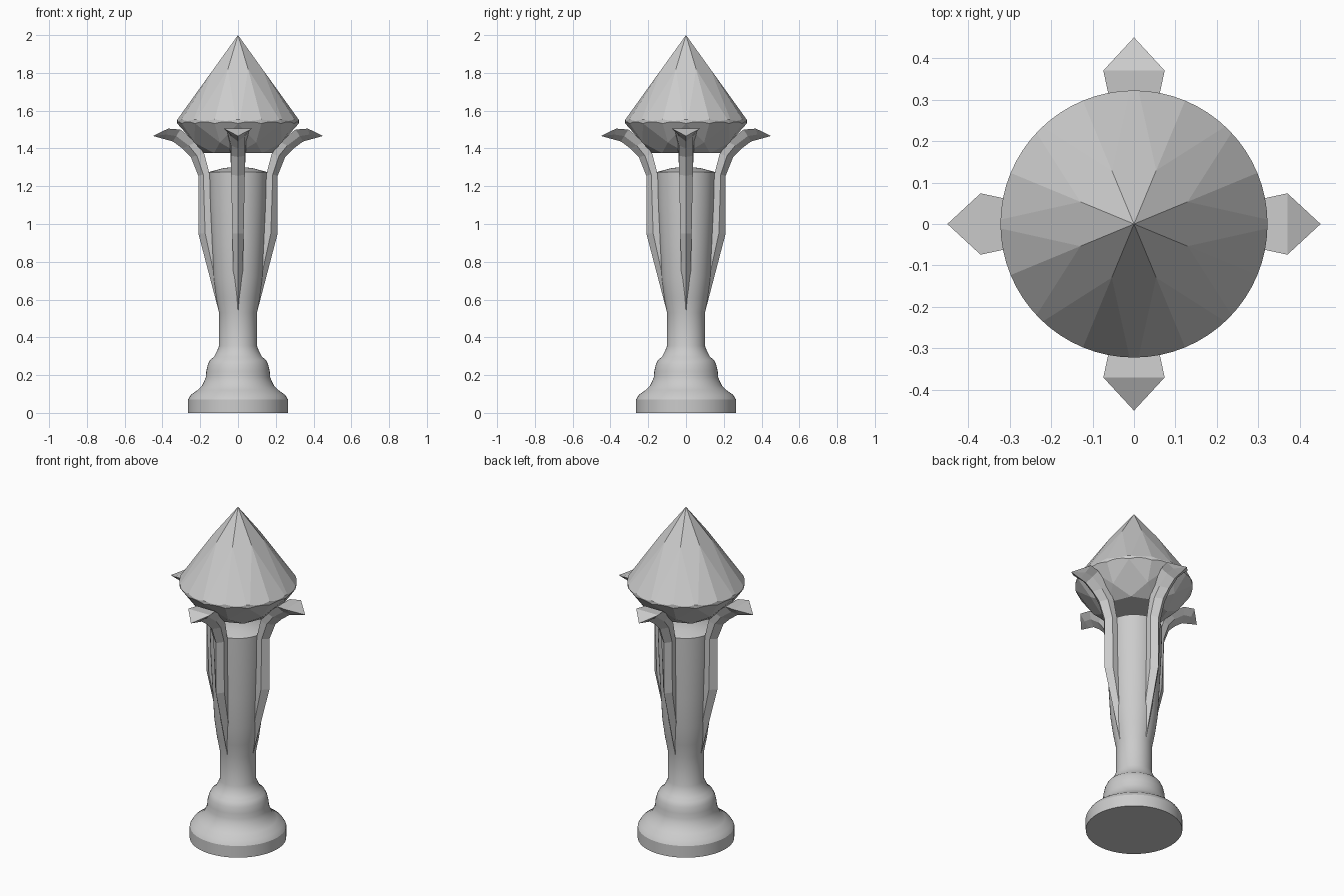
import bpy, bmesh
from math import sin, cos, pi, radians
from mathutils import Vector

old = bpy.data.objects.get("Cube")
if old:
    bpy.data.objects.remove(old, do_unlink=True)

grey = bpy.data.materials.new("plain_grey")
grey.use_nodes = True
grey.diffuse_color = (0.6, 0.6, 0.6, 1)
grey.node_tree.nodes["Principled BSDF"].inputs["Base Color"].default_value = (0.6, 0.6, 0.6, 1)


def make_object(name, bm, smooth=False):
    bmesh.ops.recalc_face_normals(bm, faces=bm.faces)
    mesh = bpy.data.meshes.new(name)
    bm.to_mesh(mesh)
    bm.free()
    mesh.materials.append(grey)
    obj = bpy.data.objects.new(name, mesh)
    bpy.context.collection.objects.link(obj)
    if smooth:
        bpy.ops.object.select_all(action='DESELECT')
        obj.select_set(True)
        bpy.context.view_layer.objects.active = obj
        bpy.ops.object.shade_smooth_by_angle(angle=radians(30))
    return obj


# Turned pedestal: a profile spun around the vertical axis
profile = [(0, 0), (0.265, 0), (0.265, 0.07), (0.25, 0.095), (0.215, 0.12),
           (0.19, 0.145), (0.178, 0.17), (0.17, 0.19), (0.168, 0.22), (0.16, 0.255),
           (0.148, 0.28), (0.127, 0.297), (0.112, 0.325), (0.1, 0.355), (0.1, 0.53),
           (0.115, 0.61), (0.13, 0.72), (0.14, 0.9), (0.15, 1.1), (0.155, 1.275),
           (0.08, 1.295), (0, 1.305)]
bm = bmesh.new()
verts = [bm.verts.new((r, 0, z)) for r, z in profile]
edges = [bm.edges.new(pair) for pair in zip(verts, verts[1:])]
bmesh.ops.spin(bm, geom=verts + edges, axis=(0, 0, 1), cent=(0, 0, 0),
               angle=2 * pi, steps=48, use_merge=True)
bmesh.ops.remove_doubles(bm, verts=bm.verts, dist=0.0005)
make_object("pedestal", bm, smooth=True)


# Four prongs: pentagonal sections with an outer ridge, flaring into pointed leaves
# Each station: inner r, inner z, outer r, outer z, half width
stations = [(0.06, 0.54, 0.1, 0.53, 0.02),
            (0.13, 0.95, 0.21, 0.95, 0.03),
            (0.152, 1.27, 0.21, 1.255, 0.036),
            (0.178, 1.37, 0.25, 1.355, 0.04),
            (0.22, 1.435, 0.295, 1.4, 0.045),
            (0.305, 1.5, 0.345, 1.437, 0.06),
            (0.37, 1.505, 0.385, 1.448, 0.074)]


def make_prong(name, angle):
    out = Vector((cos(angle), sin(angle), 0))
    side = Vector((-sin(angle), cos(angle), 0))
    bm = bmesh.new()

    def point(r, s, z):
        return bm.verts.new(out * r + side * s + Vector((0, 0, z)))

    rings = []
    for ri, zi, ro, zo, w in stations:
        rm, zm, wm = ri + (ro - ri) * 0.55, zi + (zo - zi) * 0.55, min(w, 0.037)
        rings.append([point(ri, -w, zi), point(ri, w, zi), point(rm, wm, zm),
                      point(ro, 0, zo), point(rm, -wm, zm)])
    for a, b in zip(rings, rings[1:]):
        for i in range(5):
            j = (i + 1) % 5
            bm.faces.new((a[i], a[j], b[j], b[i]))
    bm.faces.new(rings[0])
    tip = point(0.45, 0, 1.466)
    for i in range(5):
        bm.faces.new((rings[-1][i], rings[-1][(i + 1) % 5], tip))
    make_object(name, bm)


for k, label in enumerate(("left", "back", "right", "front")):
    make_prong(label + "_prong", k * pi / 2)


# Cut gem: a cylinder sliced by rings of facet planes, point upwards
girdle, floor, apex = 0.322, 1.375, 2.0
bm = bmesh.new()
bmesh.ops.create_cone(bm, cap_ends=True, segments=64, radius1=girdle, radius2=girdle,
                      depth=apex + 0.1 - floor)
bmesh.ops.translate(bm, verts=bm.verts, vec=(0, 0, (apex + 0.1 + floor) / 2))


def cut_ring(count, offset, p, q, up):
    """Slice with planes whose slope runs through (r, z) points p and q."""
    dr, dz = q[0] - p[0], q[1] - p[1]
    for k in range(count):
        a = offset + 2 * pi * k / count
        out = Vector((cos(a), sin(a), 0))
        normal = Vector((0, 0, dr)) - out * dz
        if (normal.z > 0) != up:
            normal.negate()
        bmesh.ops.dissolve_degenerate(bm, edges=bm.edges, dist=0.0001)
        cut = bmesh.ops.bisect_plane(bm, geom=bm.verts[:] + bm.edges[:] + bm.faces[:],
                                     dist=0.00005, plane_co=out * p[0] + Vector((0, 0, p[1])),
                                     plane_no=normal, clear_outer=True)
        rim = [e for e in cut["geom_cut"] if isinstance(e, bmesh.types.BMEdge)
               and e.is_boundary]
        if rim:
            bmesh.ops.holes_fill(bm, edges=rim, sides=0)


wide, half = cos(pi / 8), cos(pi / 16)
# Upper cone: eight long kites and sixteen slim facets
cut_ring(8, 0, (0, apex), (0.14 * wide, 1.82), True)
cut_ring(16, pi / 16, (0.14 * half, 1.82), (girdle * half, 1.555), True)
# Lower crown: eight kites, sixteen girdle facets and eight facets by the flat face
table, star, low = 0.18, 0.25, 1.532
star_z = floor + (star * wide - table) * (low - floor) / (girdle - table)
cut_ring(8, 0, (table, floor), (girdle, low), False)
cut_ring(16, pi / 16, (star * half, star_z), (girdle * half, low), False)
cut_ring(8, pi / 8, (table * wide, floor), (star, star_z), False)
make_object("gem", bm)
